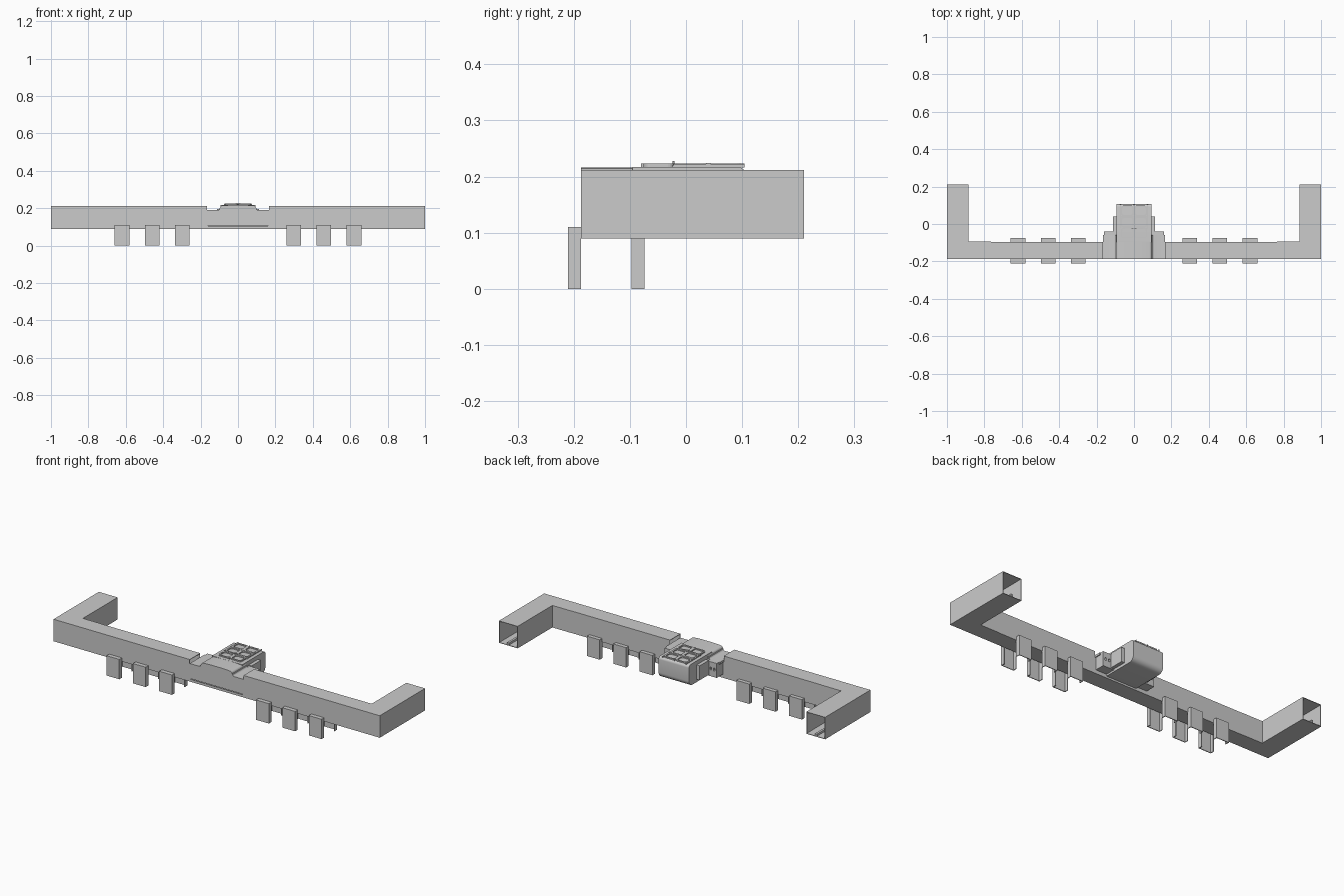
import bpy, bmesh, math

if "Cube" in bpy.data.objects:
    bpy.data.objects.remove(bpy.data.objects["Cube"])


def make(name, verts, faces):
    me = bpy.data.meshes.new(name)
    me.from_pydata(verts, [], faces)
    bm = bmesh.new()
    bm.from_mesh(me)
    bmesh.ops.recalc_face_normals(bm, faces=bm.faces)
    bm.to_mesh(me)
    bm.free()
    ob = bpy.data.objects.new(name, me)
    bpy.context.collection.objects.link(ob)
    return ob


def box(name, x0, x1, y0, y1, z0, z1):
    v = [(x, y, z) for x in (x0, x1) for y in (y0, y1) for z in (z0, z1)]
    return make(name, v, [(0, 1, 3, 2), (4, 6, 7, 5), (0, 4, 5, 1),
                          (2, 3, 7, 6), (0, 2, 6, 4), (1, 5, 7, 3)])


def extrude(name, pts, axis, a, b):
    """Extrude a closed 2D outline along x (pts are y,z) or y (pts are x,z)."""
    n = len(pts)
    v = [(t, p, q) if axis == 'x' else (p, t, q) for t in (a, b) for p, q in pts]
    f = [(i, (i + 1) % n, n + (i + 1) % n, n + i) for i in range(n)]
    return make(name, v, f + [tuple(range(n)), tuple(range(n, 2 * n))])


def arc(cx, cy, r, a0, a1, n=6):
    return [(cx + r * math.cos(math.radians(a0 + (a1 - a0) * i / n)),
             cy + r * math.sin(math.radians(a0 + (a1 - a0) * i / n))) for i in range(n + 1)]


def cut(ob, cutter):
    cutter.hide_render = True
    cutter.hide_viewport = True
    m = ob.modifiers.new('cut', 'BOOLEAN')
    m.operation = 'DIFFERENCE'
    m.solver = 'EXACT'
    m.object = cutter


def smooth(ob):
    bpy.ops.object.select_all(action='DESELECT')
    ob.select_set(True)
    bpy.context.view_layer.objects.active = ob
    bpy.ops.object.shade_smooth_by_angle()


def sweep(name, d0, d1, z0, z1, wall):
    """U-shaped sweep; d0 and d1 are insets from the outer plan outline."""
    def path(d):
        return [(-1 + d, .21), (-1 + d, -.187 + d * .8), (1 - d, -.187 + d * .8), (1 - d, .21)]
    a, b = path(d0), path(d1)
    v, f = [], []
    for p, q in zip(a, b):
        v += [(*p, z0), (*q, z0), (*q, z1), (*p, z1)]
    for s in range(3):
        for k in range(4):
            i, j = s * 4 + k, s * 4 + (k + 1) % 4
            f.append((i, j, j + 4, i + 4))
    if not wall:
        f += [(0, 1, 2, 3), (12, 13, 14, 15)]
    ob = make(name, v, f)
    if wall:
        m = ob.modifiers.new('wall', 'SOLIDIFY')
        m.thickness = wall
        m.offset = -1
    return ob


# Hollow U-shaped duct with open ends, notched in the middle
duct = sweep('duct', 0, .115, .09, .212, .004)
cut(duct, box('notch_cutter', -.165, .165, -.25, -.03, .178, .3))
cut(duct, box('slot_cutter', -.16, .16, -.25, -.18, .104, .107))
sweep('floor_rail', .05, .062, .094, .106, 0)

# Corner cover plates on the inner faces
for s in (-1, 1):
    xs = sorted((s * .765, s * .885))
    box('corner_cover', xs[0], xs[1], -.095, -.0938, .09, .212)

# Hanging clips: hollow shells open towards the duct and downwards
w = .004
for s in (-1, 1):
    for cx in (.297, .458, .62):
        x = s * cx
        for y_out, y_in in ((-.21, -.187), (-.074, -.097)):
            d = w if y_in > y_out else -w
            ys = sorted((y_out, y_in))
            box('clip_plate', x - .039, x + .039, *sorted((y_out, y_out + d)), 0, .11)
            box('clip_side', x - .039, x - .039 + w, *ys, 0, .11)
            box('clip_side', x + .039 - w, x + .039, *ys, 0, .11)
            box('clip_top', x - .039, x + .039, *ys, .11 - w, .11)

# Saddle cover with a raised hump that flares into side flanges
right = [(.165, .178), (.165, .190), (.108, .190)] + arc(.108, .200, .010, 270, 180, 4)[1:] \
    + arc(.083, .202, .012, 0, 90, 5) + [(.04, .2165)]
saddle = extrude('saddle_cover', right + [(-x, z) for x, z in reversed(right)], 'y', -.187, -.06)
smooth(saddle)

# Rear housing with rounded back edges
prof = [(-.095, .1)] + arc(.077, .13, .03, -90, 0) + arc(.092, .202, .015, 0, 90) + [(-.095, .217)]
housing = extrude('housing', prof, 'x', -.093, .093)
smooth(housing)

# Stepped side brackets with small sockets facing the back
for s in (-1, 1):
    def side(name, a, b, *r):
        return box(name, *sorted((s * a, s * b)), *r)
    br = side('side_bracket', .09, .16, -.098, -.04, .11, .19)
    for a in (.118, .14):
        cut(br, side('socket_cutter', a, a + .01, -.055, -.03, .145, .16))
    side('bracket_step', .09, .112, -.04, .04, .115, .195)

# Top grille: six rounded frames in two columns of three rows
for cx in (-.036, .036):
    for cy in (-.048, .010, .070):
        def ring(h, k, r):
            return (arc(cx + h - r, cy + k - r, r, 0, 90, 4) + arc(cx - h + r, cy + k - r, r, 90, 180, 4)
                    + arc(cx - h + r, cy - k + r, r, 180, 270, 4) + arc(cx + h - r, cy - k + r, r, 270, 360, 4))
        o, i = ring(.034, .028, .012), ring(.027, .021, .009)
        n = len(o)
        v = [(*p, z) for z in (.2165, .223) for loop in (o, i) for p in loop]
        f = []
        for k in range(n):
            j = (k + 1) % n
            f += [(k, j, 2 * n + j, 2 * n + k), (n + k, 3 * n + k, 3 * n + j, n + j),
                  (2 * n + k, 2 * n + j, 3 * n + j, 3 * n + k)]
        make('grille_frame', v, f)

# Ridges and cross bars on the grille
box('centre_ridge', -.002, .002, -.08, .104, .216, .223)
for x in (-.072, .072):
    box('side_ridge', x - .002, x + .002, -.022, .104, .216, .222)
extrude('front_cross_bar', [(-.075, .216), (.075, .216), (.075, .220), (0, .228), (-.075, .220)],
        'y', -.0245, -.0205)
box('rear_cross_bar', -.072, .072, .036, .044, .216, .2245)
